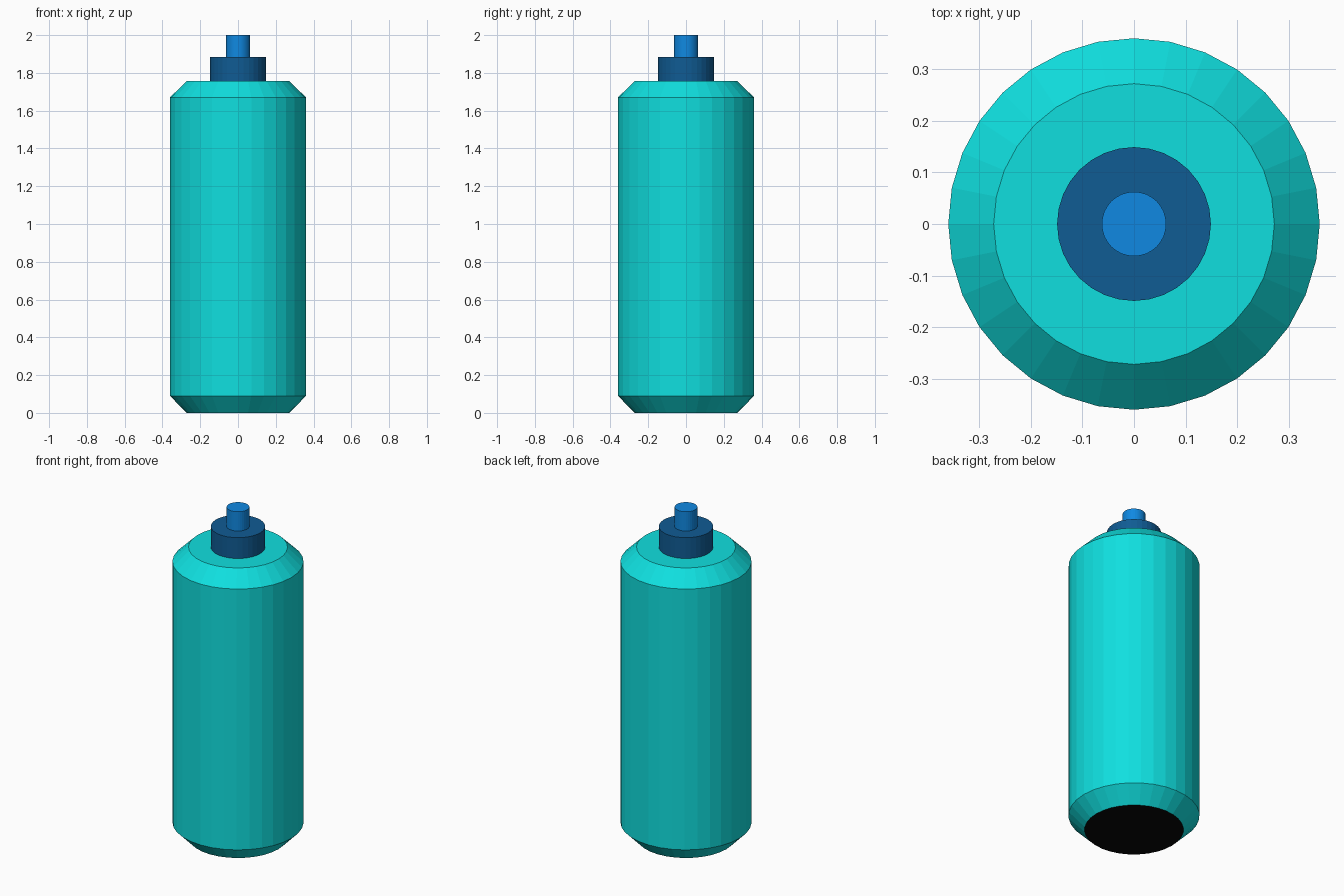
import bpy, bmesh, math

if "Cube" in bpy.data.objects:
    bpy.data.objects.remove(bpy.data.objects["Cube"])

SIDES = 32


def material(name, rgb):
    m = bpy.data.materials.new(name)
    m.diffuse_color = (*rgb, 1.0)
    m.use_nodes = True
    m.node_tree.nodes["Principled BSDF"].inputs["Base Color"].default_value = m.diffuse_color
    return m


TEAL = material("turquoise", (0.005, 0.74, 0.74))
NAVY = material("dark blue", (0.005, 0.106, 0.295))
BLUE = material("bright blue", (0.005, 0.25, 0.76))
BLACK = material("black", (0.002, 0.002, 0.002))


def lathe(name, profile, mats):
    """Flat-shaded capped solid turned from (radius, z) pairs, bottom to top."""
    bm = bmesh.new()
    rings = []
    for r, z in profile:
        rings.append([bm.verts.new((r * math.cos(2 * math.pi * i / SIDES),
                                    r * math.sin(2 * math.pi * i / SIDES), z))
                      for i in range(SIDES)])
    for a, b in zip(rings, rings[1:]):
        for i in range(SIDES):
            j = (i + 1) % SIDES
            bm.faces.new((a[i], a[j], b[j], b[i]))
    bottom = bm.faces.new(rings[0][::-1])
    bm.faces.new(rings[-1])
    bottom.material_index = len(mats) - 1
    mesh = bpy.data.meshes.new(name)
    bm.to_mesh(mesh)
    bm.free()
    for m in mats:
        mesh.materials.append(m)
    obj = bpy.data.objects.new(name, mesh)
    bpy.context.collection.objects.link(obj)
    return obj


# Chamfered can with a black underside
lathe("can_body", [(0.272, 0), (0.36, 0.09), (0.36, 1.67), (0.272, 1.757)],
      [TEAL, BLACK])
# Collar on the shoulder
lathe("collar", [(0.149, 1.757), (0.149, 1.883)], [NAVY])
# Push-down nozzle
lathe("nozzle", [(0.0625, 1.883), (0.0625, 2.0)], [BLUE])
